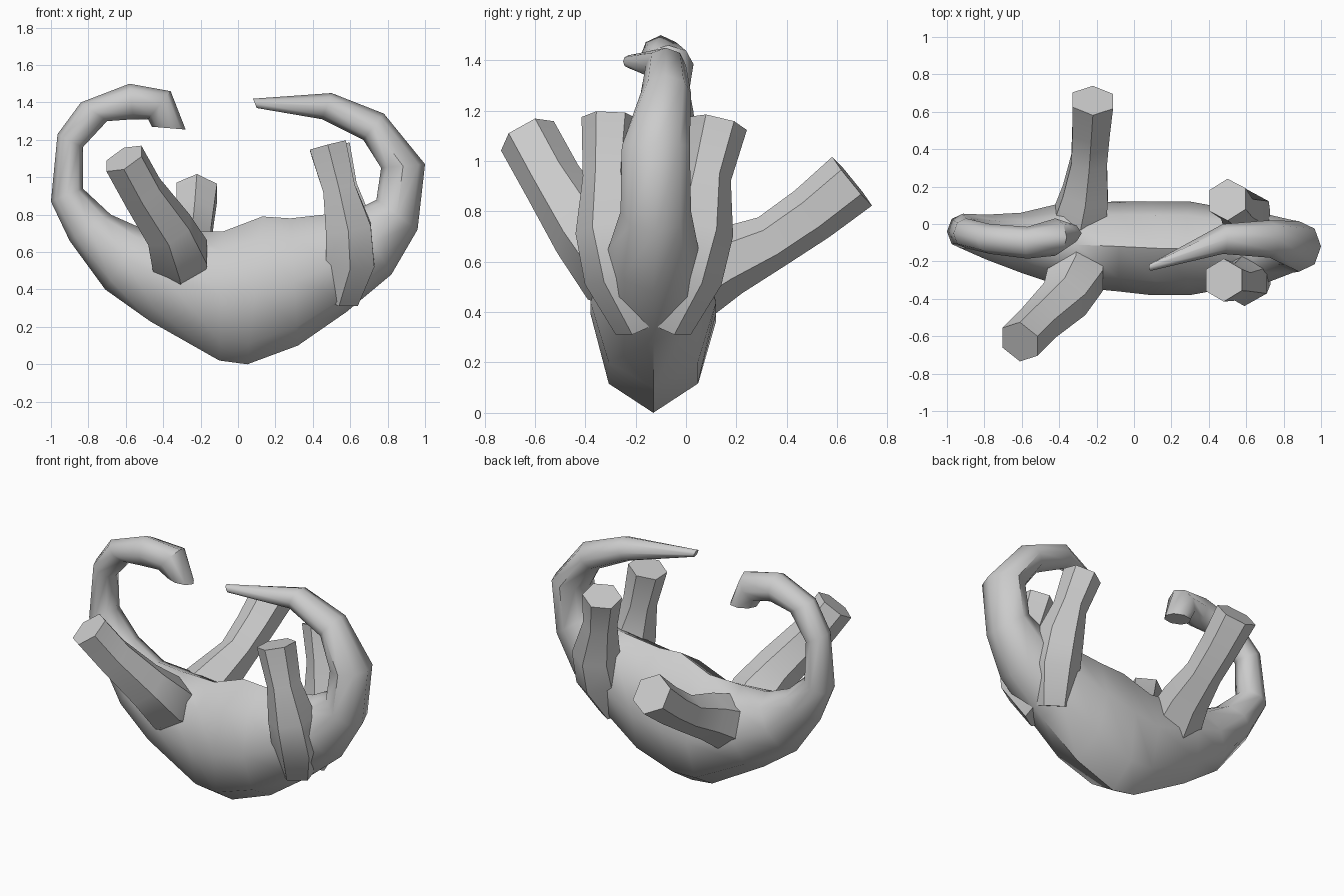
import bpy, bmesh, math
from mathutils import Vector


def skin(name, rings):
    """Loft a closed tube through equal-sized rings of points."""
    bm = bmesh.new()
    loops = [[bm.verts.new(p) for p in ring] for ring in rings]
    n = len(loops[0])
    for a, b in zip(loops, loops[1:]):
        for i in range(n):
            j = (i + 1) % n
            bm.faces.new((a[i], a[j], b[j], b[i]))
    bm.faces.new(loops[0])
    bm.faces.new(loops[-1])
    bmesh.ops.recalc_face_normals(bm, faces=bm.faces)
    me = bpy.data.meshes.new(name)
    bm.to_mesh(me)
    bm.free()
    ob = bpy.data.objects.new(name, me)
    bpy.context.collection.objects.link(ob)
    bpy.ops.object.select_all(action='DESELECT')
    ob.select_set(True)
    bpy.context.view_layer.objects.active = ob
    bpy.ops.object.shade_smooth_by_angle(angle=math.radians(50))
    return ob


def body_ring(xi, zi, xo, zo, y, w, n=8):
    """Oval section between an inner (belly) and outer (back) point."""
    c = Vector(((xi + xo) / 2, y, (zi + zo) / 2))
    u = Vector(((xo - xi) / 2, 0, (zo - zi) / 2))
    side = Vector((0, w, 0))
    return [c + u * math.cos(t) + side * math.sin(t)
            for t in (2 * math.pi * k / n for k in range(n))]


def leg(name, path, n=6):
    """Tapered leg along (x, y, z, radius) points, foot first."""
    pts = [Vector(p[:3]) for p in path]
    rings = []
    for i, p in enumerate(pts):
        d = pts[min(i + 1, len(pts) - 1)] - pts[max(i - 1, 0)]
        a = d.cross(Vector((1, 0, 0))).normalized()
        b = d.cross(a).normalized()
        r = path[i][3]
        rings.append([p + a * r * math.cos(t) + b * r * math.sin(t)
                      for t in (2 * math.pi * k / n for k in range(n))])
    return skin(name, rings)


# head, neck, trunk and tail as one curled tube
sections = [
    (-0.46, 1.27, -0.28, 1.255, -0.05, 0.06),
    (-0.48, 1.31, -0.36, 1.46, -0.07, 0.10),
    (-0.56, 1.31, -0.58, 1.50, -0.10, 0.085),
    (-0.70, 1.30, -0.84, 1.40, -0.08, 0.08),
    (-0.83, 1.16, -0.965, 1.23, -0.05, 0.08),
    (-0.83, 0.94, -1.00, 0.87, -0.04, 0.095),
    (-0.68, 0.80, -0.90, 0.66, -0.07, 0.12),
    (-0.50, 0.72, -0.71, 0.40, -0.10, 0.16),
    (-0.32, 0.71, -0.47, 0.23, -0.11, 0.22),
    (-0.08, 0.71, -0.10, 0.02, -0.12, 0.24),
    (0.13, 0.79, 0.05, 0.0, -0.13, 0.25),
    (0.28, 0.78, 0.32, 0.10, -0.13, 0.25),
    (0.46, 0.80, 0.58, 0.28, -0.13, 0.21),
    (0.62, 0.82, 0.82, 0.48, -0.13, 0.18),
    (0.74, 0.88, 0.96, 0.72, -0.12, 0.14),
    (0.765, 1.05, 1.00, 1.07, -0.12, 0.135),
    (0.67, 1.20, 0.78, 1.34, -0.08, 0.10),
    (0.45, 1.31, 0.50, 1.45, -0.08, 0.08),
    (0.10, 1.37, 0.08, 1.42, -0.23, 0.02),
]
skin("body", [body_ring(*s) for s in sections])

# front pair of legs
leg("front_leg_a", [(-0.61, -0.63, 1.10, 0.12), (-0.51, -0.53, 0.92, 0.12),
                    (-0.37, -0.40, 0.72, 0.14), (-0.31, -0.28, 0.58, 0.17),
                    (-0.30, -0.12, 0.48, 0.14)])
leg("front_leg_b", [(-0.22, 0.66, 0.92, 0.125), (-0.23, 0.50, 0.79, 0.115),
                    (-0.24, 0.34, 0.68, 0.11), (-0.26, 0.16, 0.60, 0.14),
                    (-0.30, -0.02, 0.50, 0.17)])

# rear pair of legs
leg("rear_leg_a", [(0.48, -0.30, 1.17, 0.115), (0.54, -0.31, 0.94, 0.10),
                   (0.59, -0.30, 0.73, 0.14), (0.60, -0.26, 0.56, 0.15),
                   (0.54, -0.17, 0.36, 0.12)])
leg("rear_leg_b", [(0.50, 0.13, 1.15, 0.115), (0.55, 0.08, 0.94, 0.10),
                   (0.60, 0.05, 0.73, 0.14), (0.60, 0.0, 0.56, 0.15),
                   (0.54, -0.09, 0.36, 0.12)])
